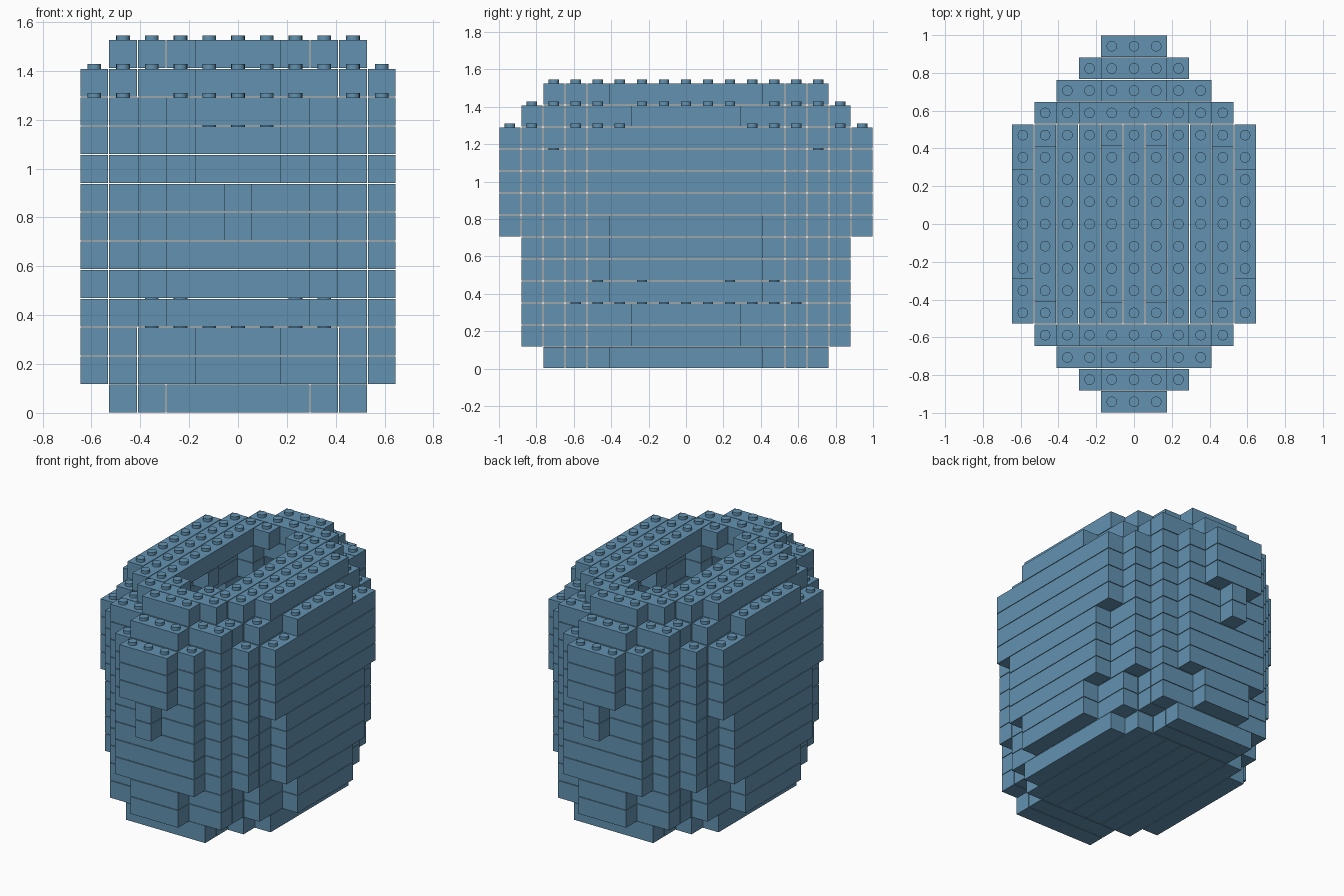
import bpy
import bmesh
from mathutils import Matrix, Vector

cube = bpy.data.objects.get("Cube")
if cube:
    bpy.data.objects.remove(cube, do_unlink=True)

PITCH = 2 / 17        # stud spacing, also the height of one course
GAP = 0.004           # seam between neighbouring bricks
STUD_R, STUD_H = 0.028, 0.018

# Half width in studs for each row, counted outwards from the middle row
FOOT = [4, 4, 4, 4, 3, 2, 2]
LOW = [5, 5, 5, 4, 4, 3, 3, 1]
MID = [5, 5, 5, 5, 4, 4, 3, 2]
FULL = [5, 5, 5, 5, 5, 4, 3, 2]
RIM = [4, 4, 4, 4, 3, 2, 1]
OUTER = [FOOT, LOW, LOW, MID, MID, MID, MID + [0], FULL + [0],
         FULL + [1], FULL + [1], FULL + [1], LOW, RIM]

# Hollow inside, listed the same way; the lowest courses are a solid floor
CAVITY = [3, 3, 3, 2, 2, 1]
INNER = [[], [], [], [3, 3, 2, 2, 1, 1]] + [CAVITY] * 6
INNER += [[2, 2, 2, 2, 1, 1, 1], [1, 2, 2, 2, 1], [1, 1, 1, 1, 0]]


def cells(halves):
    """All stud positions inside a stepped outline."""
    return {(i, s * j) for j, h in enumerate(halves)
            for s in (-1, 1) for i in range(-h, h + 1)}


def bricks(course):
    """Join the stud positions into long bricks."""
    left = set(course)
    for i, j in sorted(course):
        if (i, j) not in left:
            continue
        # Ends are laid across, long sides are laid lengthwise
        di, dj = (1, 0) if abs(j) >= 5 else (0, 1)
        n = 0
        while (i + n * di, j + n * dj) in left and (dj == 0 or j + n < 5):
            left.discard((i + n * di, j + n * dj))
            n += 1
        yield i, j, i + (n - 1) * di, j + (n - 1) * dj


def add_brick(bm, i0, j0, i1, j1, level):
    size = Vector((i1 - i0 + 1, j1 - j0 + 1, 1)) * PITCH - Vector((GAP,) * 3)
    mid = Vector(((i0 + i1) / 2, (j0 + j1) / 2, level + 0.5)) * PITCH
    mid.z -= GAP / 2 if level else 0
    bmesh.ops.create_cube(
        bm, size=1, matrix=Matrix.Translation(mid) @ Matrix.Diagonal((*size, 1)))


def add_stud(bm, i, j, level):
    base = Vector((i * PITCH, j * PITCH, (level + 1) * PITCH - GAP))
    base.z += STUD_H / 2
    bmesh.ops.create_cone(bm, cap_ends=True, segments=16, radius1=STUD_R,
                          radius2=STUD_R, depth=STUD_H + GAP,
                          matrix=Matrix.Translation(base))


def make_object(name, bm, mat):
    mesh = bpy.data.meshes.new(name)
    bm.to_mesh(mesh)
    bm.free()
    mesh.materials.append(mat)
    obj = bpy.data.objects.new(name, mesh)
    bpy.context.collection.objects.link(obj)
    return obj


blue = bpy.data.materials.new("dusty_blue")
blue.use_nodes = True
blue.diffuse_color = (0.125, 0.29, 0.44, 1)
blue.node_tree.nodes["Principled BSDF"].inputs["Base Color"].default_value = blue.diffuse_color

courses = [cells(o) - cells(n) for o, n in zip(OUTER, INNER)]
for level, course in enumerate(courses):
    # Course of bricks
    bm = bmesh.new()
    for span in bricks(course):
        add_brick(bm, *span, level)
    make_object(f"brick_course_{level + 1}", bm, blue)

    # Studs that no higher brick covers
    above = courses[level + 1] if level + 1 < len(courses) else set()
    bare = course - above
    if bare:
        bm = bmesh.new()
        for i, j in sorted(bare):
            add_stud(bm, i, j, level)
        studs = make_object(f"studs_{level + 1}", bm, blue)
        for p in studs.data.polygons:
            p.use_smooth = abs(p.normal.z) < 0.5
        for e in studs.data.edges:
            a, b = (studs.data.vertices[v].co for v in e.vertices)
            e.use_edge_sharp = abs(a.z - b.z) < STUD_H / 2
